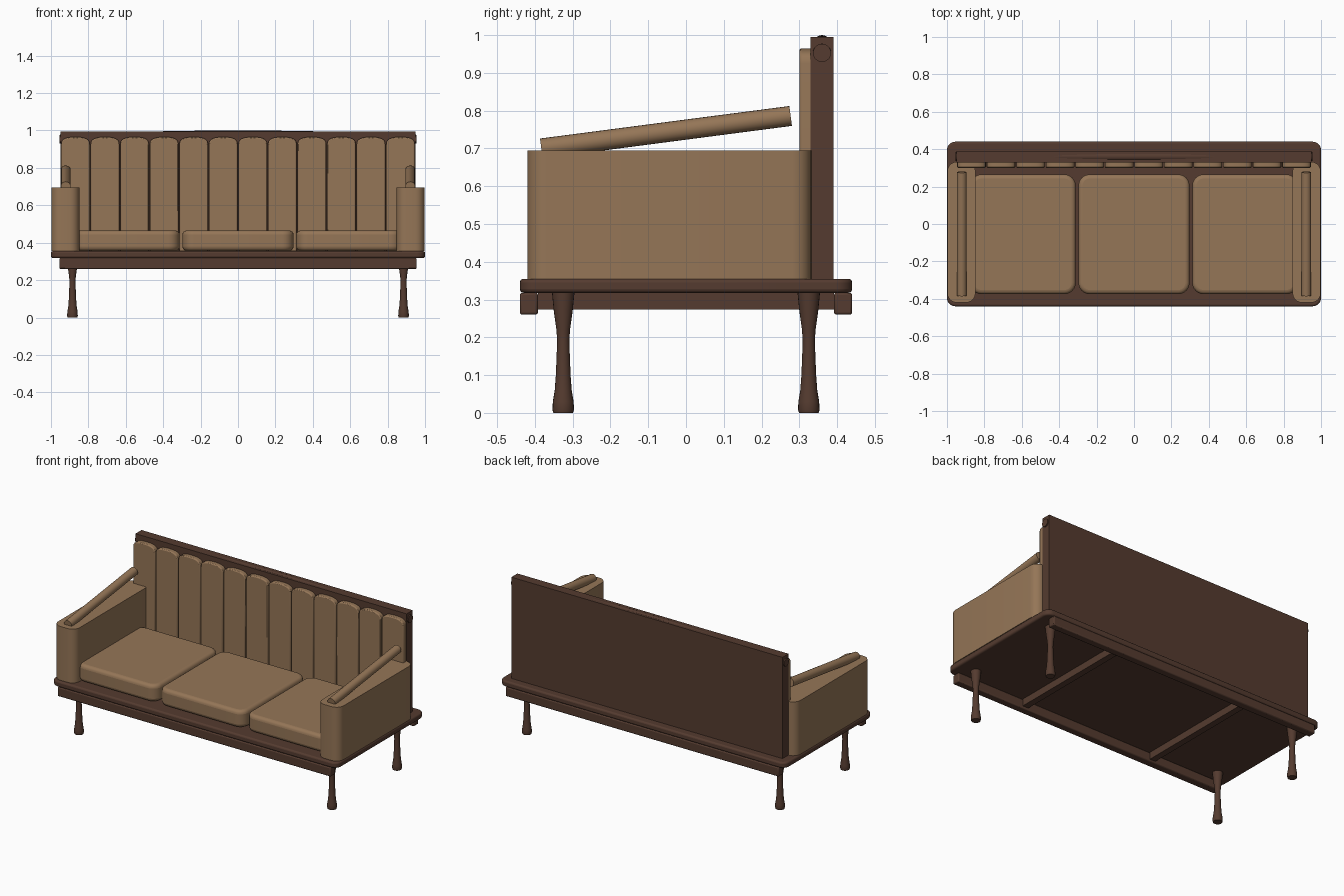
import bpy, bmesh
from math import sin, cos, pi, radians
from mathutils import Vector, Matrix

if "Cube" in bpy.data.objects:
    bpy.data.objects.remove(bpy.data.objects["Cube"])


def material(name, rgb):
    m = bpy.data.materials.new(name)
    m.diffuse_color = (*rgb, 1)
    m.use_nodes = True
    m.node_tree.nodes["Principled BSDF"].inputs["Base Color"].default_value = m.diffuse_color
    return m


WOOD = material("dark_walnut", (0.090, 0.044, 0.029))
FABRIC = material("tan_fabric", (0.300, 0.180, 0.095))


def finish(name, bm, mat, bevel=0.0, segments=3):
    bmesh.ops.recalc_face_normals(bm, faces=bm.faces)
    me = bpy.data.meshes.new(name)
    bm.to_mesh(me)
    bm.free()
    me.materials.append(mat)
    ob = bpy.data.objects.new(name, me)
    bpy.context.collection.objects.link(ob)
    if bevel:
        mod = ob.modifiers.new("soft_edges", 'BEVEL')
        mod.width, mod.segments = bevel, segments
        mod.limit_method, mod.angle_limit = 'ANGLE', radians(40)
    bpy.ops.object.select_all(action='DESELECT')
    ob.select_set(True)
    bpy.context.view_layer.objects.active = ob
    bpy.ops.object.shade_smooth_by_angle(angle=radians(35))
    return ob


def prism(name, outline, shift, mat, bevel=0.0, segments=3):
    """Extrude a closed outline of 3D points along a vector."""
    bm = bmesh.new()
    face = bm.faces.new([bm.verts.new(p) for p in outline])
    ext = bmesh.ops.extrude_face_region(bm, geom=[face])
    moved = [g for g in ext["geom"] if isinstance(g, bmesh.types.BMVert)]
    bmesh.ops.translate(bm, verts=moved, vec=shift)
    if len(bm.faces) == len(outline) + 1:
        bm.faces.new([v for v in bm.verts][:len(outline)])
    return finish(name, bm, mat, bevel, segments)


def block(name, x, y, z, mat, radius=0.0, bevel=0.0, segments=3):
    """Box given by ranges, with optional rounded vertical corners."""
    pts = []
    for i, (cx, cy) in enumerate(((x[1] - radius, y[1] - radius), (x[0] + radius, y[1] - radius),
                                  (x[0] + radius, y[0] + radius), (x[1] - radius, y[0] + radius))):
        steps = 6 if radius else 0
        for k in range(steps + 1):
            a = pi / 2 * (i + (k / steps if steps else 0))
            pts.append((cx + radius * cos(a), cy + radius * sin(a), z[0]))
    return prism(name, pts, (0, 0, z[1] - z[0]), mat, bevel, segments)


def sweep(name, rings, axis, mat, sides=20):
    """Tube through (centre, radius) rings, each square to the axis."""
    bm = bmesh.new()
    rot = Vector((0, 0, 1)).rotation_difference(Vector(axis)).to_matrix()
    loops = [[bm.verts.new(Vector(c) + rot @ Vector((r * cos(2 * pi * k / sides), r * sin(2 * pi * k / sides), 0)))
              for k in range(sides)] for c, r in rings]
    for a, b in zip(loops, loops[1:]):
        for k in range(sides):
            n = (k + 1) % sides
            bm.faces.new((a[k], a[n], b[n], b[k]))
    bm.faces.new(loops[0])
    bm.faces.new(loops[-1])
    return finish(name, bm, mat)


# Platform and the frame beneath it
block("platform", (-1, 1), (-0.44, 0.44), (0.318, 0.355), WOOD, 0.045, 0.01)
block("front_rail", (-0.955, 0.955), (-0.44, -0.392), (0.26, 0.318), WOOD, 0, 0.006, 2)
block("back_rail", (-0.955, 0.955), (0.392, 0.44), (0.26, 0.318), WOOD, 0, 0.006, 2)
for side in (-1, 1):
    block("cross_rail", (side * 0.465 - 0.02, side * 0.465 + 0.02), (-0.392, 0.392), (0.274, 0.32), WOOD)

# Turned legs
LEG = ((0.0, 0.026), (0.008, 0.0285), (0.03, 0.0275), (0.06, 0.0225), (0.10, 0.0195),
       (0.19, 0.016), (0.22, 0.018), (0.27, 0.025), (0.32, 0.030))
for x in (-0.885, 0.885):
    for y in (-0.325, 0.325):
        sweep("leg", [((x, y, z), r) for z, r in LEG], (0, 0, 1), WOOD)

# Back panel with a gently arched rod along its top
block("back_panel", (-0.948, 0.948), (0.33, 0.39), (0.35, 0.995), WOOD)
sweep("top_rod", [((0.955 * t / 10, 0.36, 0.976 - 0.023 * (t / 10) ** 2), 0.024) for t in range(-10, 11)],
      (1, 0, 0), WOOD)

# Padded back channels with arched tops
COUNT, PITCH = 12, 0.158
for i in range(COUNT):
    cx = (i - (COUNT - 1) / 2) * PITCH
    half, shoulder, rise = 0.0765, 0.925, 0.04
    pts = [(cx - half, 0.30, 0.355), (cx + half, 0.30, 0.355)]
    for k in range(13):
        a = pi * k / 12
        ex = abs(cos(a)) ** 0.75 * (1 if cos(a) > 0 else -1)
        pts.append((cx + half * ex, 0.30, shoulder + rise * sin(a) ** 0.75))
    prism("back_channel", pts, (0, 0.035, 0), FABRIC, 0.006, 2)

# Seat cushions
for x0, x1 in ((-0.875, -0.312), (-0.297, 0.297), (0.312, 0.875)):
    block("seat_cushion", (x0, x1), (-0.375, 0.265), (0.357, 0.465), FABRIC, 0.06, 0.022, 4)

# Arms, each topped by a slanted bolster
for side in (-1, 1):
    xs = sorted((side * 0.848, side * 0.998))
    block("arm", xs, (-0.42, 0.332), (0.355, 0.695), FABRIC, 0.05)
    a, b = Vector((side * 0.921, -0.383, 0.70)), Vector((side * 0.921, 0.277, 0.786))
    sweep("arm_bolster", [(a, 0.0265), (b, 0.0265)], b - a, FABRIC)
